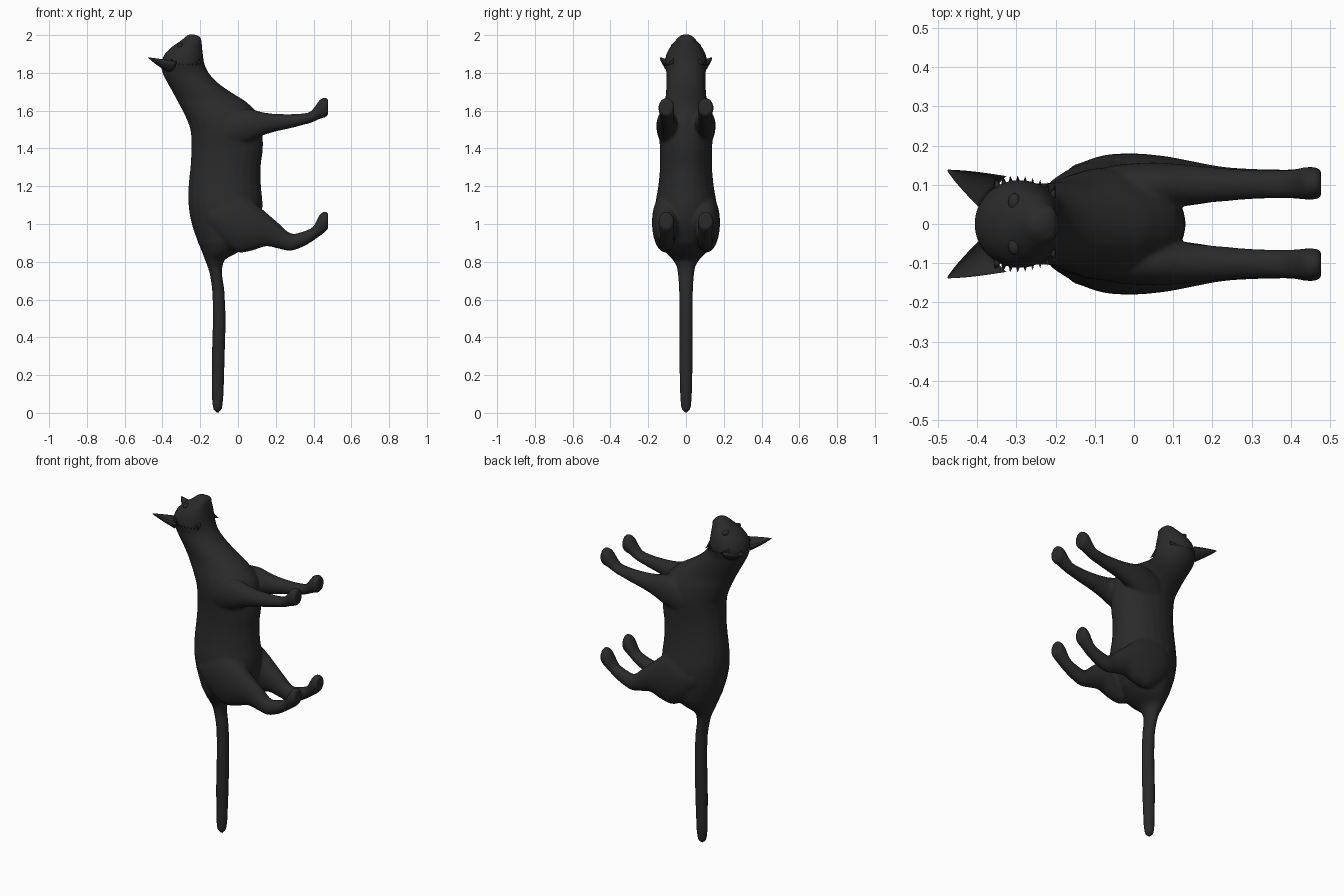
import bpy, bmesh, math
from mathutils import Vector

black = bpy.data.materials.new("black fur")
black.diffuse_color = (0.023, 0.023, 0.023, 1)


def finish(bm, name):
    bmesh.ops.recalc_face_normals(bm, faces=bm.faces)
    me = bpy.data.meshes.new(name)
    bm.to_mesh(me)
    bm.free()
    me.materials.append(black)
    me.polygons.foreach_set("use_smooth", [True] * len(me.polygons))
    ob = bpy.data.objects.new(name, me)
    bpy.context.collection.objects.link(ob)
    return ob


def spline(rows, steps=4):
    """Smooth the section table between its given stations."""
    out = []
    for i in range(len(rows) - 1):
        p = [rows[max(0, min(len(rows) - 1, i + k))] for k in (-1, 0, 1, 2)]
        for s in range(steps):
            t = s / steps
            out.append([0.5 * (2 * b + (c - a) * t + (2 * a - 5 * b + 4 * c - d) * t * t
                               + (3 * b - a - 3 * c + d) * t ** 3)
                        for a, b, c, d in zip(*p)])
            out[-1][0] = p[1][0] + (p[2][0] - p[1][0]) * t
    return out + [list(rows[-1])]


def skin(bm, rings):
    vs = [[bm.verts.new(p) for p in r] for r in rings]
    n = len(vs[0])
    for a, b in zip(vs, vs[1:]):
        for i in range(n):
            bm.faces.new((a[i], a[(i + 1) % n], b[(i + 1) % n], b[i]))
    bm.faces.new(vs[0])
    bm.faces.new(vs[-1][::-1])


def ellipse(n=24):
    return [(math.cos(math.tau * i / n), math.sin(math.tau * i / n)) for i in range(n)]


def stack(bm, rows):
    """Sections up z: (z, x min, x max, half width in y)."""
    skin(bm, [[((a + b) / 2 + (b - a) / 2 * c, w * s, z) for c, s in ellipse()]
              for z, a, b, w in spline(rows)])


def limb(bm, rows, side):
    """Sections along x: (x, z min, z max, y min, y max)."""
    skin(bm, [[(x, side * ((c0 + c1) / 2 + (c1 - c0) / 2 * c), (a + b) / 2 + (b - a) / 2 * s)
               for c, s in ellipse()] for x, a, b, c0, c1 in spline(rows)])


torso = [(0.76, -0.155, -0.085, 0.045), (0.81, -0.175, -0.07, 0.07), (0.85, -0.19, 0.0, 0.11),
         (0.9, -0.212, 0.06, 0.14), (1.0, -0.245, 0.115, 0.16), (1.1, -0.262, 0.13, 0.163),
         (1.2, -0.262, 0.122, 0.147), (1.3, -0.252, 0.12, 0.138), (1.4, -0.247, 0.132, 0.138),
         (1.5, -0.252, 0.128, 0.145), (1.58, -0.283, 0.11, 0.135), (1.65, -0.32, 0.04, 0.113),
         (1.7, -0.347, -0.04, 0.106), (1.75, -0.375, -0.11, 0.104), (1.8, -0.40, -0.155, 0.104),
         (1.85, -0.407, -0.178, 0.113), (1.9, -0.388, -0.186, 0.104), (1.94, -0.348, -0.19, 0.083),
         (1.97, -0.305, -0.193, 0.058), (1.99, -0.28, -0.20, 0.04), (2.004, -0.265, -0.225, 0.02)]
tail = [(0.0, -0.116, -0.10, 0.008), (0.02, -0.132, -0.085, 0.024), (0.08, -0.138, -0.077, 0.031),
        (0.3, -0.138, -0.07, 0.036), (0.5, -0.134, -0.066, 0.036), (0.65, -0.137, -0.072, 0.037),
        (0.75, -0.153, -0.085, 0.045), (0.83, -0.18, -0.07, 0.06)]
foreleg = [(-0.12, 1.44, 1.52, 0.07, 0.13), (-0.05, 1.41, 1.59, 0.05, 0.15),
           (0.05, 1.43, 1.61, 0.04, 0.157), (0.13, 1.468, 1.592, 0.047, 0.152),
           (0.2, 1.49, 1.583, 0.055, 0.145), (0.3, 1.512, 1.582, 0.063, 0.138),
           (0.38, 1.533, 1.592, 0.065, 0.137), (0.41, 1.545, 1.625, 0.064, 0.14),
           (0.435, 1.557, 1.66, 0.062, 0.145), (0.465, 1.565, 1.668, 0.062, 0.145),
           (0.477, 1.575, 1.66, 0.068, 0.139)]
hindleg = [(-0.16, 0.99, 1.09, 0.07, 0.15), (-0.08, 0.90, 1.15, 0.05, 0.175),
           (0.0, 0.85, 1.16, 0.04, 0.18), (0.08, 0.86, 1.12, 0.04, 0.173),
           (0.15, 0.882, 1.06, 0.048, 0.16), (0.22, 0.868, 1.0, 0.058, 0.147),
           (0.28, 0.858, 0.95, 0.064, 0.142), (0.35, 0.882, 0.962, 0.066, 0.14),
           (0.40, 0.912, 0.988, 0.065, 0.14), (0.435, 0.937, 1.053, 0.063, 0.145),
           (0.465, 0.96, 1.066, 0.063, 0.145), (0.477, 0.972, 1.058, 0.068, 0.139)]


def ball(bm, centre, radii):
    vs = bmesh.ops.create_icosphere(bm, subdivisions=3, radius=1)["verts"]
    for v in vs:
        v.co = Vector(c + r * k for c, r, k in zip(centre, radii, v.co))


# Body: torso, head, tail, legs and cheeks fused into one skin
bm = bmesh.new()
stack(bm, torso)
stack(bm, tail)
for side in (-1, 1):
    limb(bm, foreleg, side)
    limb(bm, hindleg, side)
    ball(bm, (-0.225, side * 0.022, 1.972), (0.03, 0.027, 0.026))
body = finish(bm, "body")
m = body.modifiers.new("fuse", 'REMESH')
m.mode = 'VOXEL'
m.voxel_size = 0.0085
m.use_smooth_shade = True
m = body.modifiers.new("relax", 'SMOOTH')
m.factor = 0.5
m.iterations = 5

# Ears: cupped cones sweeping back and out
for side, label in ((-1, "left"), (1, "right")):
    bm = bmesh.new()
    inner, outer = Vector((-0.393, 0.04, 1.855)), Vector((-0.325, 0.122, 1.855))
    tip, back = Vector((-0.475, 0.137, 1.882)), Vector((-0.01, 0.0, -0.05))
    mid, half = (inner + outer) / 2, (outer - inner) / 2
    rings = []
    for k in range(9):
        t = k / 8
        s = max(0.04, (1 - t) ** 0.8)
        ring = []
        for c, d in ellipse(16):
            depth = d if d > 0 else d * -0.55
            p = mid.lerp(tip, t) + half * c * s + back * depth * s
            if d <= 0:
                p.z += 0.006 * s
            ring.append((p.x, side * p.y, p.z))
        rings.append(ring)
    skin(bm, rings)
    finish(bm, label + "_ear")

# Eyes: shallow almond domes on the face
for side, label in ((-1, "left"), (1, "right")):
    bm = bmesh.new()
    ball(bm, (-0.305, side * 0.055, 1.944), (0.016, 0.024, 0.015))
    finish(bm, label + "_eye")

# Nose
bm = bmesh.new()
ball(bm, (-0.253, 0, 1.992), (0.012, 0.014, 0.010))
finish(bm, "nose")

# Cheek fur: a jagged row of small tufts on each side of the head
bm = bmesh.new()
for side in (-1, 1):
    for k in range(9):
        t = k / 8
        x = -0.345 + 0.135 * t
        y = 0.108 - 0.045 * max(0, t - 0.4) ** 1.3
        base = Vector((x, side * (y - 0.018), 1.862))
        tip = Vector((x - 0.01 + 0.02 * t, side * (y + 0.016), 1.838))
        ring = [bm.verts.new(base + Vector((0.011 * c, 0, 0.016 * s))) for c, s in ellipse(6)]
        end = bm.verts.new(tip)
        bm.faces.new(ring)
        for i in range(6):
            bm.faces.new((ring[i], ring[(i + 1) % 6], end))
finish(bm, "cheek_fur")
